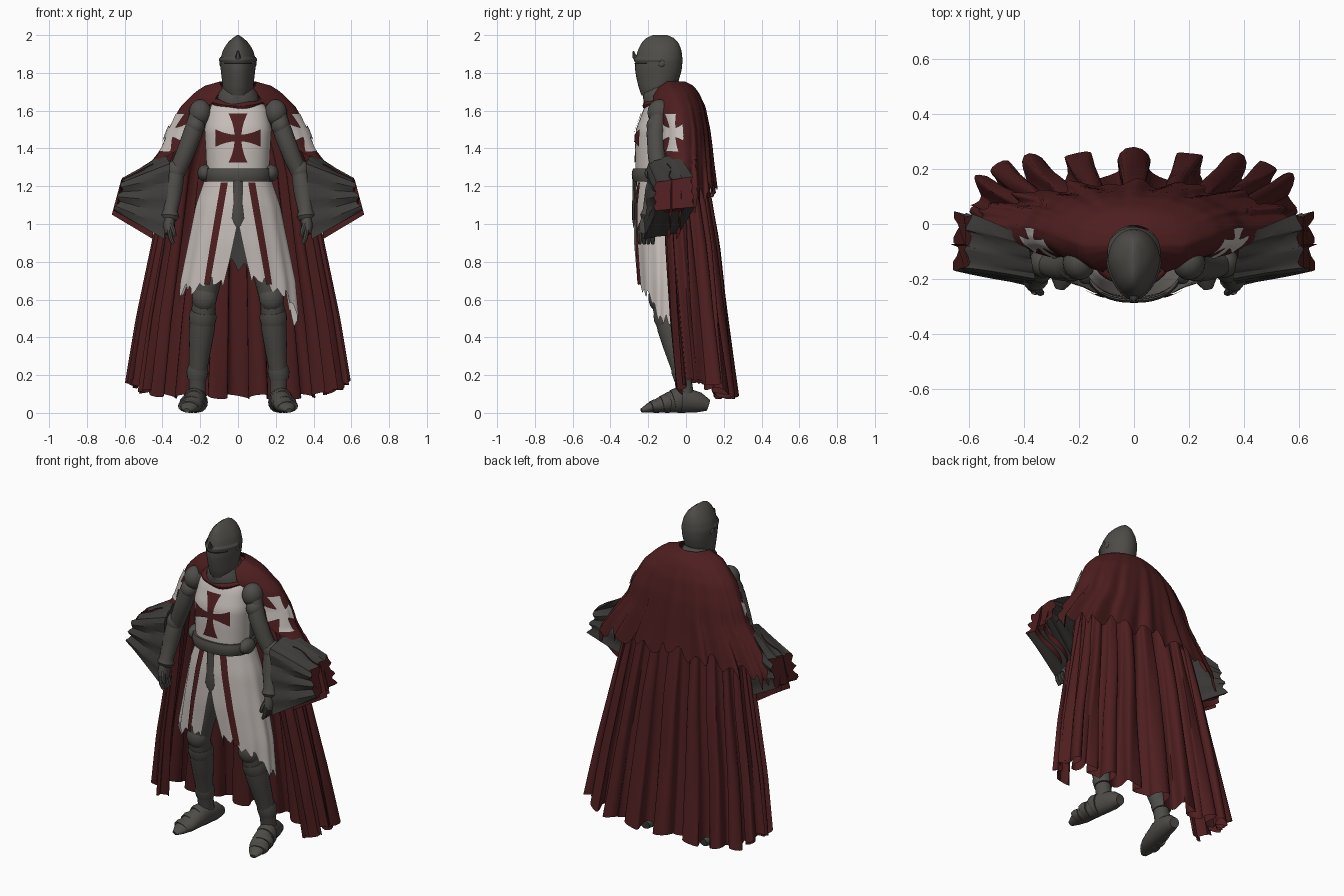
import bpy, bmesh
from math import sin, cos, pi, radians, asin
from mathutils import Vector

if "Cube" in bpy.data.objects:
    bpy.data.objects.remove(bpy.data.objects["Cube"])


def material(name, rgb):
    m = bpy.data.materials.new(name)
    m.use_nodes = True
    m.diffuse_color = (*rgb, 1)
    bsdf = m.node_tree.nodes["Principled BSDF"]
    bsdf.inputs["Base Color"].default_value = (*rgb, 1)
    bsdf.inputs["Roughness"].default_value = 0.8
    return m


RED = material("dark red cloth", (0.076, 0.013, 0.014))
WHITE = material("off white linen", (0.56, 0.51, 0.48))
STEEL = material("dull steel", (0.075, 0.072, 0.064))
LEATHER = material("dark leather", (0.048, 0.046, 0.042))
BLACK = material("black slit", (0.008, 0.008, 0.008))


def lerp(a, b, t):
    return a + (b - a) * t


def prof(table, z):
    """Interpolate rows of (z, values...) listed from top to bottom."""
    if z >= table[0][0]:
        return table[0][1:]
    for a, b in zip(table, table[1:]):
        if z >= b[0]:
            t = (a[0] - z) / (a[0] - b[0])
            return [lerp(p, q, t) for p, q in zip(a[1:], b[1:])]
    return table[-1][1:]


def spow(x, e):
    return abs(x) ** e * (1 if x >= 0 else -1)


def grid(name, f, nu, nv, mats, rule=None, loop=False, caps=False, angle=40):
    """Surface f(u, v); loop closes it along u, caps fill both ends."""
    bm = bmesh.new()
    cols = nu if loop else nu + 1
    rows = [[bm.verts.new(f(i / nu, j / nv)) for i in range(cols)] for j in range(nv + 1)]
    for a, b in zip(rows, rows[1:]):
        for i in range(nu):
            k = (i + 1) % cols
            bm.faces.new((a[i], a[k], b[k], b[i]))
    if caps:
        bm.faces.new(rows[0])
        bm.faces.new(rows[-1])
    bmesh.ops.recalc_face_normals(bm, faces=bm.faces)
    if rule:
        for face in bm.faces:
            face.material_index = rule(face.calc_center_median())
    mesh = bpy.data.meshes.new(name)
    bm.to_mesh(mesh)
    bm.free()
    for m in mats:
        mesh.materials.append(m)
    ob = bpy.data.objects.new(name, mesh)
    bpy.context.collection.objects.link(ob)
    bpy.ops.object.select_all(action='DESELECT')
    ob.select_set(True)
    bpy.context.view_layer.objects.active = ob
    bpy.ops.object.shade_smooth_by_angle(angle=radians(angle))


def limb(name, pts, mat, sides=14, s=1):
    """Tube along (x, y, z, rx[, ry]) points, mirrored in x when s is -1."""
    c = [Vector((p[0] * s, p[1], p[2])) for p in pts]

    def f(u, v):
        i = round(v * (len(c) - 1))
        t = (c[min(i + 1, len(c) - 1)] - c[max(i - 1, 0)]).normalized()
        a = (Vector((1, 0, 0)) - t * t.x).normalized()
        b = t.cross(a)
        w = 2 * pi * u
        return c[i] + a * cos(w) * pts[i][3] + b * sin(w) * pts[i][-1]
    grid(name, f, sides, len(pts) - 1, [mat], loop=True, caps=True)


def ball(name, loc, scale, mat):
    def f(u, v):
        a, b = 2 * pi * u, pi * lerp(0.03, 0.97, v)
        return [l + k * d for l, k, d in zip(loc, scale, (sin(b) * cos(a), sin(b) * sin(a), cos(b)))]
    grid(name, f, 18, 10, [mat], loop=True, caps=True)


def cross(name, surf, w, h, stem, mat):
    """Flared cross laid over surf(a, b)."""
    for label, dx, dz in (("right", 1, 0), ("left", -1, 0), ("top", 0, 1), ("bottom", 0, -1)):
        def f(u, v):
            half = (stem + .27 * v * v) * (u * 2 - 1)
            return surf((dx * v + dz * half) * w, (dz * v + dx * half * 0.85) * h)
        grid(f"{name}_{label}_arm", f, 8, 10, [mat])


# Torso tunic with chest cross
TORSO = [(1.66, .1, -.12, .075), (1.62, .155, -.12, .1), (1.5, .178, -.13, .135),
         (1.4, .172, -.13, .14), (1.24, .165, -.13, .137)]


def torso(a, z, off=0):
    rx, cy, ry = prof(TORSO, z)
    return ((rx + off) * spow(sin(a), .85), cy - (ry + off) * spow(cos(a), .85), z)


def torso_front(x, z):
    rx = prof(TORSO, z)[0]
    return torso(asin(min(1, abs(x) / rx) ** (1 / .85)) * (1 if x > 0 else -1), z, .006)


grid("torso", lambda u, v: torso(2 * pi * u, lerp(1.66, 1.24, v)), 40, 16, [WHITE, STEEL],
     lambda c: int(c.y > -.12), True, True)
cross("chest_cross", lambda a, b: torso_front(a, 1.455 + b), .115, .13, .15, RED)

# Belt with hanging tail, buckle and hip guards
grid("belt", lambda u, v: torso(2 * pi * u, lerp(1.295, 1.225, v), .012 + .008 * sin(pi * v)), 40, 4,
     [STEEL], None, True, True)
limb("belt_tail", [(0, -.27, 1.26, .022, .012), (0, -.275, 1.1, .025, .01),
                   (0, -.276, 1.03, .034, .01), (0, -.272, .98, .008, .006)], STEEL, 8)
ball("buckle", (0, -.274, 1.25), (.035, .012, .03), STEEL)
for s, side in ((1, "left"), (-1, "right")):
    ball(side + "_hip_guard", (.175 * s, -.16, 1.27), (.04, .06, .045), STEEL)

# Split skirt of the tunic with stripes and ragged hem
SKIRT = [(1.27, .165, .135), (1.1, .225, .155), (.9, .265, .16), (.7, .305, .15), (.45, .325, .14)]


def skirt(t, z, off=0):
    rx, ry = prof(SKIRT, z)
    k = 1 + .035 * cos(14 * t) * (1.27 - z)
    return ((rx * k + off) * sin(t), -.115 - (ry * k + off) * cos(t), z)


def skirt_sheet(u, v):
    t = 2 * pi * u
    hem = .69 - .07 * sin(t) ** 2 - .15 * max(0, sin(t)) ** 3 + .1 * max(0, -cos(t))
    z = lerp(1.27, hem + .025 * sin(u * 173) + .02 * sin(u * 61), v)
    slit = max(0, 1.02 - z) * .75
    return skirt(slit + u * (2 * pi - 2 * slit), z)


grid("tunic_skirt", skirt_sheet, 96, 20, [WHITE, LEATHER], lambda c: int(c.y > -.03))
for s, side in ((1, "left"), (-1, "right")):
    def stripe(u, v):
        z = lerp(1.22, .68, v)
        x = .07 + (1.22 - z) * .17 + (u - .5) * .036
        return skirt(s * asin(x / prof(SKIRT, z)[0]), z, .006)
    grid(side + "_skirt_stripe", stripe, 3, 20, [RED])

# Helmet: ridged crown, pointed brow and eye slit
HELM = [(2.0, .004, -.175, -.1), (1.985, .028, -.21, -.065), (1.96, .055, -.235, -.04),
        (1.92, .08, -.255, -.024), (1.87, .094, -.268, -.018), (1.82, .092, -.27, -.022),
        (1.77, .086, -.262, -.035), (1.72, .08, -.25, -.06), (1.68, .068, -.235, -.09)]


def helm(a, z, off=0):
    rx, yf, yb = prof(HELM, z)
    mid = lerp(yf, yb, .55)
    r = (mid - yf) if cos(a) > 0 else (yb - mid)
    y = abs(cos(a)) ** (1.35 if cos(a) > 0 else 1)
    return ((rx + off) * sin(a), mid - (r + off) * y * (1 if cos(a) > 0 else -1), z)


def helm_band(name, z0, z1, a, off, mat, n=24):
    grid(name, lambda u, v: helm(lerp(-a, a, u), lerp(z0, z1, v), off * (.4 + .6 * sin(pi * v))), n, 4, [mat])


grid("helmet", lambda u, v: helm(2 * pi * u, lerp(2.0, 1.68, v)), 36, 22, [STEEL], None, True, True)
helm_band("visor_brow", 1.885, 1.858, 1.5, .008, STEEL)
helm_band("eye_slit", 1.854, 1.846, .9, .003, BLACK)
limb("brow_spike", [(0, -.25, 1.87, .02, .02), (0, -.272, 1.885, .014, .012),
                    (0, -.28, 1.915, .004, .004)], STEEL, 8)
for s, side in ((1, "left"), (-1, "right")):
    ball(side + "_visor_pivot", (.092 * s, -.13, 1.85), (.006, .018, .018), STEEL)
limb("gorget", [(0, -.12, 1.58, .13, .1), (0, -.12, 1.65, .112, .105), (0, -.12, 1.69, .105, .11),
                (0, -.12, 1.72, .088, .1), (0, -.13, 1.76, .07, .08)], STEEL, 24)


# Cowl rolled round the neck
def cowl(u, v):
    a, b = 2 * pi * u, 2 * pi * v
    r = .017 + .004 * sin(5 * a)
    k = 1 + r / .13 * cos(b)
    return (.135 * k * sin(a), -.105 - .11 * k * cos(a), 1.665 - .04 * cos(a) + r * sin(b))


grid("cowl", cowl, 40, 10, [RED], None, True)

# Shoulder mantle: half width, centre y, depth, wrap angle
MANTLE = [(1.755, .095, -.1, .095, 120), (1.735, .17, -.085, .12, 140), (1.7, .225, -.065, .13, 145),
          (1.62, .305, -.04, .14, 140), (1.5, .37, -.02, .142, 138), (1.4, .405, -.02, .152, 132),
          (1.3, .48, -.02, .16, 105), (1.15, .58, -.015, .17, 92), (1.0, .61, -.01, .18, 88)]


def mantle(t, z, off=0):
    w, cy, d, _ = prof(MANTLE, z)
    k = 1 + .13 * max(0, 1.74 - z) * (cos(17 * t) + .6 * cos(29 * t + z * 4)) * max(.1, cos(t))
    drop = .07 * max(0, -cos(t)) * min(1, max(0, (z - 1.6) / .1))
    return ((w * k + off) * sin(t), cy + (d * k + off) * cos(t), z - drop)


def mantle_sheet(u, v):
    q = 2 * u - 1
    hem = 1.19 - .14 * abs(q) ** 2 + .03 * sin(u * 97) + .02 * sin(u * 41)
    z = lerp(1.755, hem, v)
    return mantle(q * radians(prof(MANTLE, z)[3]), z)


grid("mantle", mantle_sheet, 110, 26, [RED], angle=60)
for s, side in ((1, "left"), (-1, "right")):
    cross(side + "_shoulder_cross", lambda a, b: mantle(s * (1.92 + a / .13), 1.485 + b, .008),
          .052, .1, .28, WHITE)

# Long pleated cape whose front edges turn inward: half width, centre y, depth, fold depth
CAPE = [(1.65, .22, -.05, .1, .006), (1.3, .37, -.03, .125, .015), (.9, .445, .0, .145, .035),
        (.5, .525, .03, .15, .045), (.08, .59, .07, .15, .058)]


def cape(u, v):
    q = 2 * u - 1
    a = q * radians(128)
    z = lerp(1.65, .085 + .085 * sin(a) ** 6 + .012 * sin(u * 131), v)
    w, cy, d, amp = prof(CAPE, z)
    fold = cos(14 * pi * q) + .2 * cos(34 * pi * q + 3 * z)
    x = w * spow(sin(a), .92) + amp * .4 * sin(28 * pi * q)
    return (x, cy + d * spow(cos(a), .6) + amp * fold * (.9 if cos(a) > 0 else .4), z)


grid("cape", cape, 240, 20, [RED], angle=60)

# Arms, sleeves and legs, both sides
SLEEVE = [((.39, -.225, .92), (.65, -.165, 1.07)), ((.36, -.2, 1.32), (.61, -.165, 1.22)),
          ((.39, -.05, 1.38), (.6, .03, 1.25)), ((.42, -.04, .95), (.645, .04, 1.09))]
for s, side in ((1, "left"), (-1, "right")):
    n = side + "_"
    ball(n + "pauldron", (.2 * s, -.14, 1.59), (.06, .065, .07), STEEL)
    ball(n + "shoulder_lame", (.225 * s, -.155, 1.52), (.05, .055, .055), STEEL)
    limb(n + "upper_arm", [(.205, -.14, 1.6, .045), (.24, -.16, 1.48, .05),
                           (.285, -.155, 1.36, .048), (.325, -.14, 1.27, .045)], STEEL, s=s)
    ball(n + "elbow_guard", (.33 * s, -.14, 1.28), (.052, .055, .06), STEEL)
    limb(n + "forearm", [(.33, -.14, 1.28, .048), (.345, -.165, 1.18, .052), (.358, -.19, 1.07, .04),
                         (.36, -.195, 1.04, .05), (.362, -.2, 1.02, .036)], STEEL, s=s)
    limb(n + "hand", [(.362, -.2, 1.04, .03, .035), (.366, -.205, .99, .032, .045),
                      (.362, -.21, .95, .025, .042)], STEEL, s=s)
    for i in range(4):
        y = -.245 + i * .023
        limb(f"{n}finger_{i}", [(.364, y, .97, .013), (.357, y, .925, .013), (.342, y, .895, .009)], STEEL, 8, s)
    limb(n + "thumb", [(.355, -.235, 1.0, .014), (.34, -.25, .96, .013), (.335, -.25, .935, .009)], STEEL, 8, s)

    # Wide hanging sleeve with pleated walls and red trim
    def sleeve(u, v):
        k = int(u * 4) % 4
        t = u * 4 - int(u * 4)
        p, q = (Vector(SLEEVE[k][e]).lerp(Vector(SLEEVE[(k + 1) % 4][e]), t) for e in (0, 1))
        c = p.lerp(q, v)
        c.y += .007 * sin(u * 8 * pi * 3 + v * 2)
        c.x = (c.x + .012 * v * sin(u * 60)) * s
        return c
    grid(n + "sleeve", sleeve, 48, 8, [LEATHER, RED],
         lambda c: int(abs(c.x) > .61 and -.12 < c.y < -.01), True, True, 25)
    for i, y in enumerate((-.1, -.05)):
        def trim(u, v):
            return (s * lerp(.45, .668 - .02 * i - .05 * v, u), y + .012 * sin(6 * u) + .03 * u,
                    lerp(lerp(.92, 1.05, u), lerp(1.32, 1.235, u), v))
        grid(f"{n}sleeve_trim_{i}", trim, 8, 6, [RED])

    # Legs with greaves and pointed plated boots
    limb(n + "leg", [(.1, -.1, 1.12, .1), (.14, -.12, .85, .095), (.17, -.125, .68, .075),
                     (.18, -.12, .58, .062), (.19, -.085, .45, .068), (.2, -.06, .35, .06),
                     (.215, -.02, .2, .046), (.215, 0, .08, .045)], STEEL, 18, s)
    ball(n + "knee_guard", (.178 * s, -.145, .61), (.066, .055, .075), STEEL)
    limb(n + "greave_top", [(.183, -.11, .54, .066), (.187, -.1, .51, .074), (.189, -.09, .48, .07)], STEEL, 18, s)
    limb(n + "boot_cuff", [(.212, -.03, .25, .05), (.215, -.02, .22, .058), (.216, -.012, .18, .052)], STEEL, 18, s)
    limb(n + "boot", [(.2, .118, .04, .03, .03), (.205, .07, .055, .046, .053), (.22, -.02, .07, .052, .07),
                      (.235, -.09, .055, .055, .055), (.25, -.15, .038, .058, .038),
                      (.262, -.2, .025, .042, .025), (.27, -.236, .012, .018, .011)], STEEL, 16, s)
    for i, (x, y, r, h) in enumerate(((.228, -.05, .056, .066), (.243, -.11, .06, .05), (.256, -.165, .054, .036))):
        limb(f"{n}boot_plate_{i}", [(x, y + .022, h, r, h), (x + .004, y, h, r + .005, h),
                                    (x + .008, y - .02, h - .005, r, h - .005)], STEEL, 16, s)
